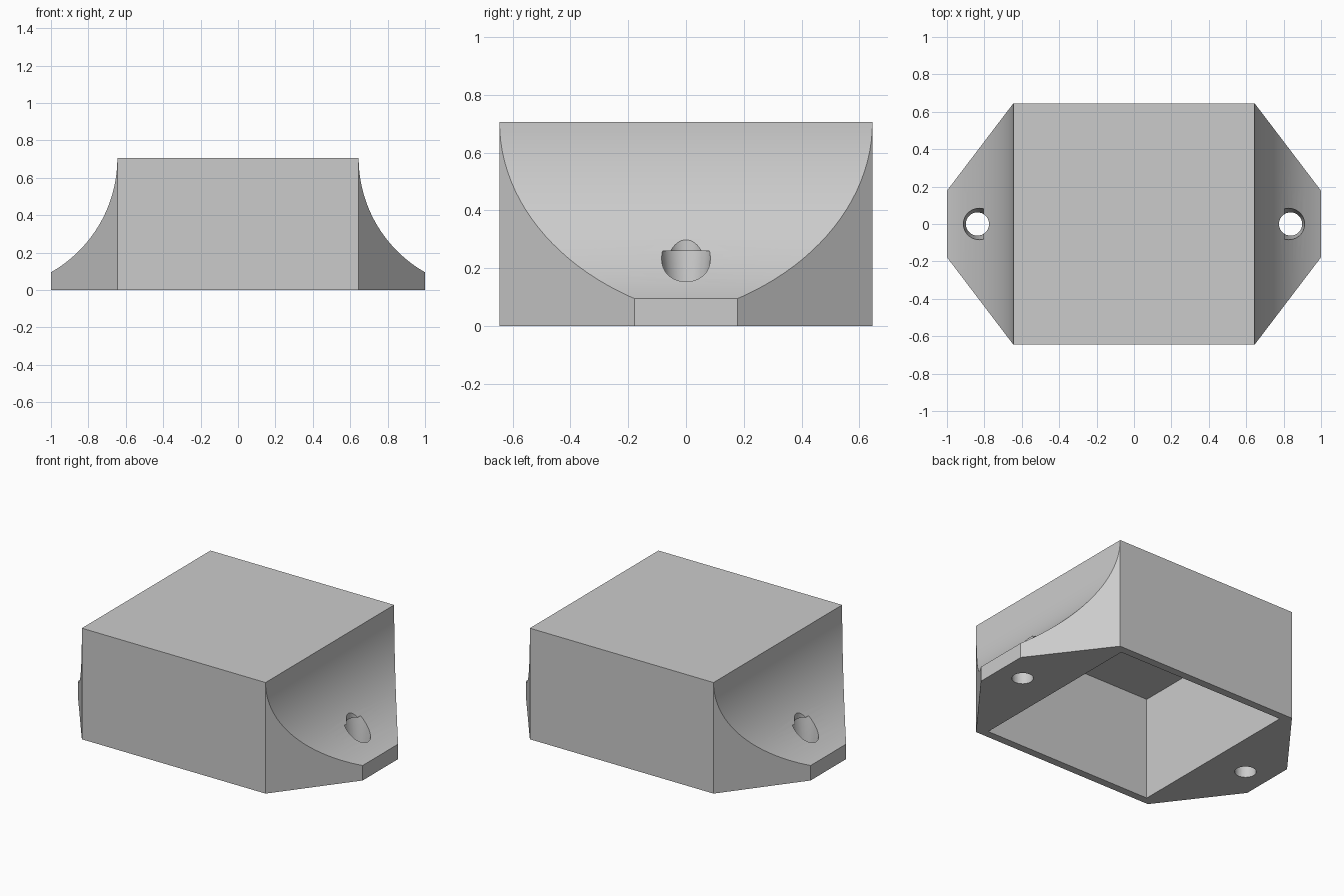
import bpy
import bmesh
import math
from mathutils import Matrix

HALF, HEIGHT = 0.645, 0.705      # square box
TIP = 0.178                      # half width of each mounting ear's end
ARC = 0.702                      # radius of the concave flank
HOLE_X = 0.837

if "Cube" in bpy.data.objects:
    bpy.data.objects.remove(bpy.data.objects["Cube"], do_unlink=True)

grey = bpy.data.materials.new("plain_grey")
grey.use_nodes = True
grey.diffuse_color = (0.6, 0.6, 0.6, 1)
grey.node_tree.nodes["Principled BSDF"].inputs["Base Color"].default_value = (0.6, 0.6, 0.6, 1)


def make_object(name, bm):
    bmesh.ops.recalc_face_normals(bm, faces=bm.faces)
    mesh = bpy.data.meshes.new(name)
    bm.to_mesh(mesh)
    bm.free()
    mesh.materials.append(grey)
    obj = bpy.data.objects.new(name, mesh)
    bpy.context.collection.objects.link(obj)
    return obj


def cone(name, r1, r2, depth, matrix, segments):
    bm = bmesh.new()
    bmesh.ops.create_cone(bm, cap_ends=True, segments=segments,
                          radius1=r1, radius2=r2, depth=depth, matrix=matrix)
    return make_object(name, bm)


def upright(name, r1, r2, z1, z2, x):
    return cone(name, r1, r2, z2 - z1, Matrix.Translation((x, 0, (z1 + z2) / 2)), 48)


# Solid block: box plan with a tapered ear on each side
bm = bmesh.new()
half_plan = [(HALF, -HALF), (1, -TIP), (1, TIP), (HALF, HALF)]
plan = half_plan + [(-x, -y) for x, y in half_plan]
base = bm.faces.new([bm.verts.new((x, y, 0)) for x, y in plan])
top = bmesh.ops.extrude_face_region(bm, geom=[base])["geom"]
bmesh.ops.translate(bm, vec=(0, 0, HEIGHT),
                    verts=[v for v in top if isinstance(v, bmesh.types.BMVert)])
body = make_object("mounting_box", bm)

# Cutter for the hollow underside
bm = bmesh.new()
bmesh.ops.create_cube(bm, size=1, matrix=Matrix.Translation((0, 0, 0.28))
                      @ Matrix.Diagonal((1.19, 1.19, 0.75, 1)))
cutters = [make_object("cavity_cutter", bm)]

# Cutters for the concave flanks and the flared screw holes
for side in (-1, 1):
    place = (Matrix.Translation((side * (HALF + ARC), 0, HEIGHT))
             @ Matrix.Rotation(math.pi / 2, 4, "X"))
    cutters += [
        cone("flank_cutter", ARC, ARC, 2, place, 128),
        upright("screw_hole_cutter", 0.062, 0.062, -0.1, 0.5, side * HOLE_X),
        upright("screw_head_cutter", 0.061, 0.088, 0.03, 0.26, side * HOLE_X),
    ]

bpy.context.view_layer.objects.active = body
for cutter in cutters:
    cutter.hide_render = True
    mod = body.modifiers.new(cutter.name, "BOOLEAN")
    mod.operation = "DIFFERENCE"
    mod.solver = "EXACT"
    mod.object = cutter
    bpy.ops.object.modifier_apply(modifier=mod.name)
for cutter in cutters:
    bpy.data.objects.remove(cutter, do_unlink=True)

# Smooth curves, crisp edges
bpy.ops.object.select_all(action="DESELECT")
body.select_set(True)
bpy.ops.object.shade_smooth_by_angle(angle=math.radians(30))
